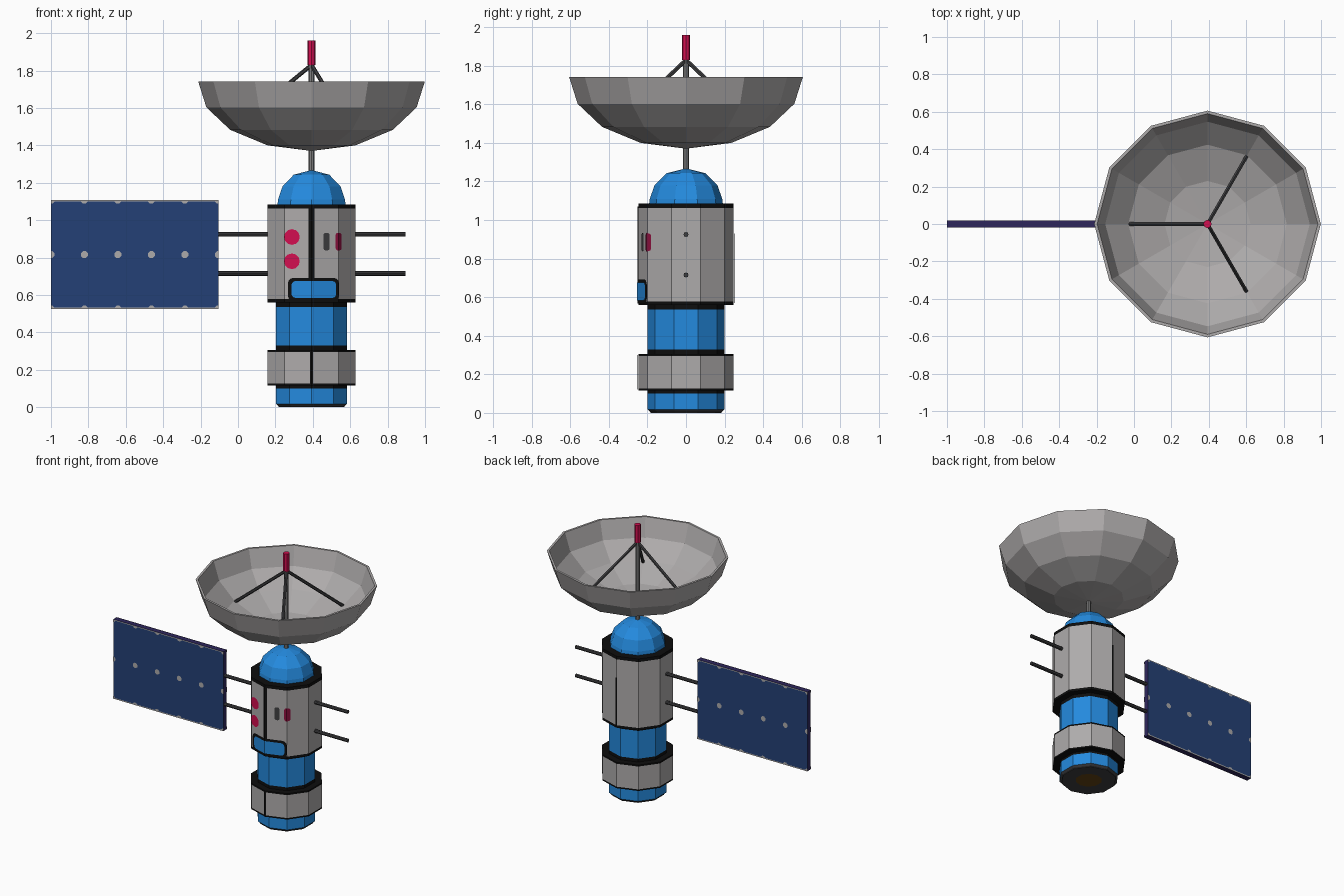
import bpy, bmesh, math
from mathutils import Vector

if "Cube" in bpy.data.objects:
    bpy.data.objects.remove(bpy.data.objects["Cube"])

CX = 0.393          # body axis
R = 0.247           # ten-sided hull radius


def mat(name, r, g, b):
    m = bpy.data.materials.new(name)
    lin = [((c / 255 + 0.055) / 1.055) ** 2.4 if c > 10 else c / 255 / 12.92 for c in (r, g, b)]
    m.diffuse_color = (*lin, 1)
    m.use_nodes = True
    m.node_tree.nodes["Principled BSDF"].inputs["Base Color"].default_value = m.diffuse_color
    return m


GREY = mat("light grey", 174, 171, 171)
BLUE = mat("bright blue", 36, 138, 222)
BLACK = mat("black", 14, 14, 14)
RED = mat("crimson", 210, 14, 80)
DARKRED = mat("dark crimson", 140, 16, 62)
NAVY = mat("navy", 36, 64, 118)
PURPLE = mat("dark purple", 46, 38, 92)
DARK = mat("dark grey", 62, 62, 64)
STEEL = mat("steel grey", 132, 132, 132)
BROWN = mat("brown", 98, 66, 18)


def finish(name, bm, mats, recalc=True):
    if recalc:
        bmesh.ops.recalc_face_normals(bm, faces=bm.faces)
    me = bpy.data.meshes.new(name)
    bm.to_mesh(me)
    bm.free()
    for m in mats:
        me.materials.append(m)
    ob = bpy.data.objects.new(name, me)
    bpy.context.collection.objects.link(ob)
    return ob


def lathe(name, profile, n):
    """profile: (radius, z, material of the segment leading to this point)"""
    bm = bmesh.new()
    mats = []
    prev = None
    for r, z, m in profile:
        if r == 0:
            ring = [bm.verts.new((CX, 0, z))] * n
        else:
            ring = [bm.verts.new((CX + r * math.cos(a), r * math.sin(a), z))
                    for a in (-math.pi / 2 + 2 * math.pi * k / n for k in range(n))]
        if prev:
            if m not in mats:
                mats.append(m)
            for k in range(n):
                j = (k + 1) % n
                loop = list(dict.fromkeys((prev[k], prev[j], ring[j], ring[k])))
                bm.faces.new(loop).material_index = mats.index(m)
        prev = ring
    return finish(name, bm, mats)


def rod(name, a, b, r, m, n=8):
    a, b = Vector(a), Vector(b)
    bm = bmesh.new()
    bmesh.ops.create_cone(bm, cap_ends=True, segments=n, radius1=r, radius2=r, depth=(b - a).length)
    q = (b - a).to_track_quat('Z', 'Y')
    for v in bm.verts:
        v.co = q @ v.co + (a + b) / 2
    return finish(name, bm, [m])


def rounded(x0, x1, z0, z1, c):
    """Rounded rectangle outline in x, z."""
    pts = []
    for cx, cz, s in ((x1 - c, z1 - c, 0), (x0 + c, z1 - c, 1), (x0 + c, z0 + c, 2), (x1 - c, z0 + c, 3)):
        for t in range(4):
            a = (s + t / 3) * math.pi / 2
            pts.append((cx + c * math.cos(a), cz + c * math.sin(a)))
    return pts


def hull_plate(name, pts, m, lift=0.004, side=-1):
    """Flat painted plate folded over the facets of the hull."""
    bm = bmesh.new()
    bm.faces.new([bm.verts.new((x, 0, z)) for x, z in pts])
    fold = R * math.sin(math.radians(36))
    for u in (-fold, 0, fold):
        bmesh.ops.bisect_plane(bm, geom=bm.verts[:] + bm.edges[:] + bm.faces[:],
                               plane_co=(CX + u, 0, 0), plane_no=(1, 0, 0))
    for v in bm.verts:
        u = abs(v.co.x - CX)
        y = R + lift - u * math.tan(math.radians(18))
        if u > fold:
            y -= (u - fold) * (math.tan(math.radians(54)) - math.tan(math.radians(18)))
        v.co.y = side * y
    for f in bm.faces:
        f.normal_update()
        if f.normal.y * side < 0:
            f.normal_flip()
    return finish(name, bm, [m], recalc=False)


# Hull: engine base, lower ring, waist, main section, dome
lathe("hull", [
    (0, 0.004, None), (0.09, 0.004, BROWN), (0.185, 0.004, DARK), (0.2, 0.018, DARK),
    (0.2, 0.1, BLUE), (0.2, 0.116, BLACK), (R, 0.116, BLACK), (R, 0.127, BLACK),
    (R, 0.295, GREY), (R, 0.306, BLACK), (0.2, 0.306, BLACK), (0.2, 0.33, BLACK),
    (0.2, 0.535, BLUE), (0.2, 0.56, BLACK), (R, 0.56, BLACK), (R, 0.578, BLACK),
    (R, 1.062, GREY), (R, 1.085, BLACK), (0.191, 1.085, BLACK), (0.188, 1.11, BLUE),
    (0.163, 1.18, BLUE), (0.1, 1.243, BLUE), (0, 1.268, BLUE)], 10)
lathe("engine_rim", [(0.09, 0.0, None), (0.185, 0.0, DARK), (0.185, 0.004, DARK)], 10)

# Dish, with a thin rim
lathe("dish", [
    (0, 1.37, None), (0.235, 1.4, GREY), (0.435, 1.483, GREY), (0.562, 1.603, GREY),
    (0.606, 1.742, GREY), (0.59, 1.742, GREY), (0.547, 1.61, GREY), (0.424, 1.496, GREY),
    (0.23, 1.416, GREY), (0, 1.387, GREY)], 12)

# Mast, feed tip and tripod
rod("mast", (CX, 0, 1.25), (CX, 0, 1.84), 0.015, STEEL)
rod("feed_tip", (CX, 0, 1.83), (CX, 0, 1.96), 0.022, RED)
for k in range(3):
    a = math.radians(60 + 120 * k)
    rod("tripod_leg", (CX, 0, 1.83),
        (CX + 0.415 * math.cos(a), 0.415 * math.sin(a), 1.49), 0.011, DARK, 6)

# Cross rods carrying the solar panel
for z in (0.715, 0.925):
    rod("cross_rod", (-0.11, 0, z), (0.895, 0, z), 0.013, DARK)

# Solar panel
X0, X1, Z0, Z1, TH = -1.0, -0.105, 0.525, 1.107, 0.019
bm = bmesh.new()
bmesh.ops.create_cube(bm, size=1)
for v in bm.verts:
    v.co = (X0 if v.co.x < 0 else X1, math.copysign(TH, v.co.y), Z0 if v.co.z < 0 else Z1)
for f in bm.faces:
    f.normal_update()
    f.material_index = 0 if abs(f.normal.y) > 0.5 else 1
finish("solar_panel", bm, [NAVY, PURPLE])

# Grey cell studs and edge strips on both panel faces
bm = bmesh.new()
for side in (-1, 1):
    y = side * (TH + 0.002)

    def face(pts):
        f = bm.faces.new([bm.verts.new((x, y, z)) for x, z in pts])
        f.normal_update()
        if f.normal.y * side < 0:
            f.normal_flip()

    for i in range(6):
        for j in range(3):
            px, pz = X0 + (X1 - X0) * i / 5, Z0 + (Z1 - Z0) * j / 2
            pts = []
            for k in range(8):
                a = math.pi * (k + 0.5) / 4
                p = (min(max(px + 0.02 * math.cos(a), X0), X1),
                     min(max(pz + 0.02 * math.sin(a), Z0), Z1))
                if p not in pts:
                    pts.append(p)
            face(pts)
    for z0, z1 in ((Z0, Z0 + 0.008), (Z1 - 0.006, Z1)):
        face([(X0, z0), (X1, z0), (X1, z1), (X0, z1)])
finish("panel_studs", bm, [GREY], recalc=False)

# Painted hull details
hull_plate("front_seam", rounded(CX - 0.015, CX + 0.015, 0.68, 1.07, 0.003), BLACK)
hull_plate("ring_seam", rounded(CX - 0.007, CX + 0.007, 0.12, 0.3, 0.002), BLACK)
hull_plate("back_seam", rounded(CX - 0.007, CX + 0.007, 0.57, 0.93, 0.002), BLACK, side=1)
hull_plate("hatch_outline", rounded(0.267, 0.54, 0.566, 0.692, 0.03), BLACK, 0.005)
hull_plate("hatch", rounded(0.286, 0.525, 0.584, 0.675, 0.022), BLUE, 0.008)
for z in (0.78, 0.91):
    hull_plate("round_light", rounded(0.246, 0.33, z - 0.042, z + 0.042, 0.0419), RED)
hull_plate("grey_slot", rounded(0.457, 0.49, 0.838, 0.932, 0.012), DARK)
hull_plate("red_slot", rounded(0.522, 0.554, 0.838, 0.932, 0.012), DARKRED)
